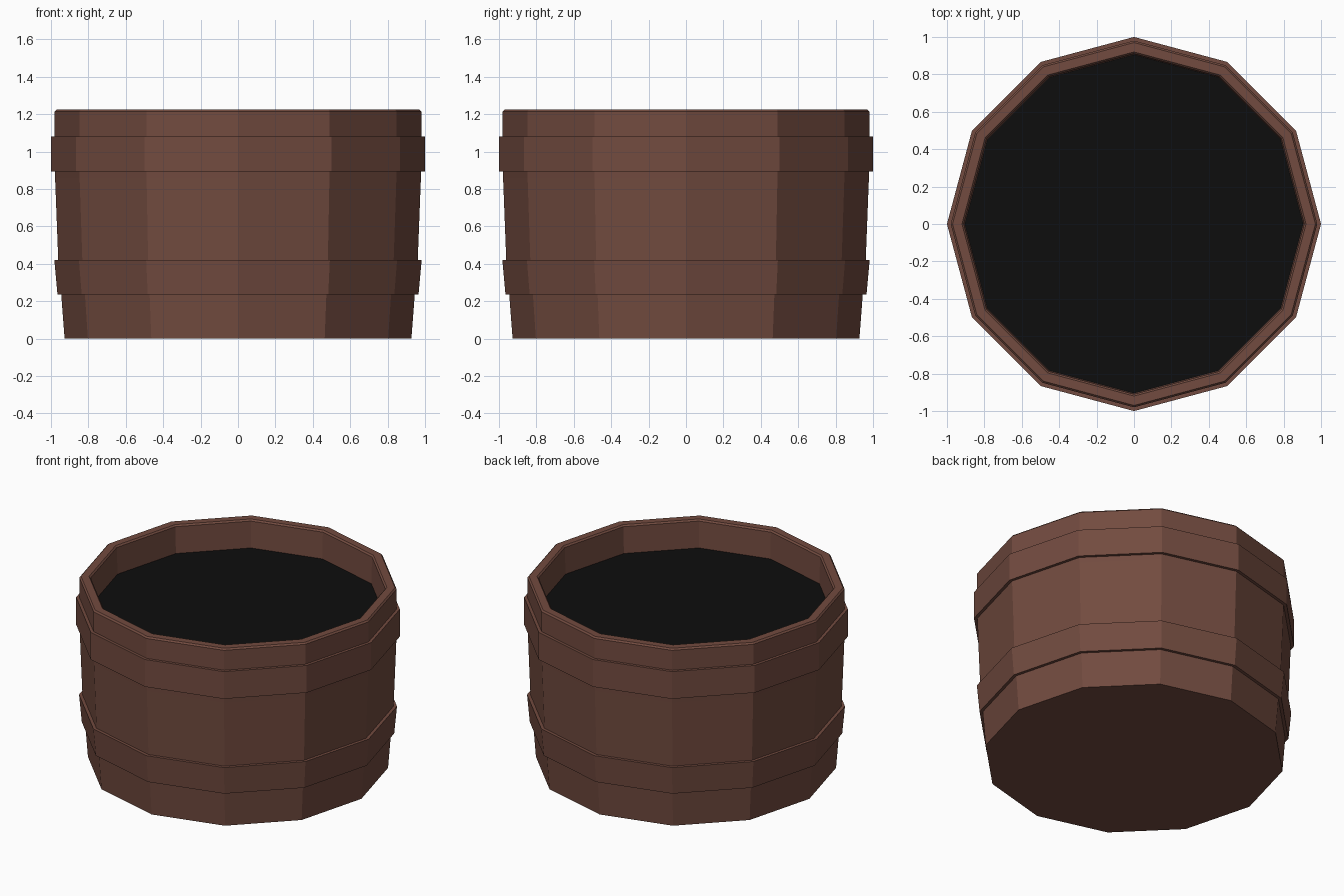
import bpy, bmesh, math

if "Cube" in bpy.data.objects:
    bpy.data.objects.remove(bpy.data.objects["Cube"])

SIDES = 12


def material(name, rgb):
    m = bpy.data.materials.new(name)
    m.diffuse_color = (*rgb, 1.0)
    m.use_nodes = True
    m.node_tree.nodes["Principled BSDF"].inputs["Base Color"].default_value = m.diffuse_color
    return m


wood = material("brown wood", (0.168, 0.070, 0.050))
dark = material("black liquid", (0.004, 0.004, 0.004))


def lathe(name, profile, mat, closed=False, cap_start=False):
    """Spin a (radius, z) profile round the z axis with flat facets."""
    bm = bmesh.new()
    rings = []
    for r, z in profile:
        rings.append([bm.verts.new((r * math.cos(2 * math.pi * i / SIDES),
                                    r * math.sin(2 * math.pi * i / SIDES), z))
                      for i in range(SIDES)])
    pairs = list(zip(rings, rings[1:]))
    if closed:
        pairs.append((rings[-1], rings[0]))
    for a, b in pairs:
        for i in range(SIDES):
            j = (i + 1) % SIDES
            bm.faces.new((a[i], a[j], b[j], b[i]))
    if cap_start:
        bm.faces.new(rings[0][::-1])
    mesh = bpy.data.meshes.new(name)
    bm.to_mesh(mesh)
    bm.free()
    mesh.materials.append(mat)
    ob = bpy.data.objects.new(name, mesh)
    bpy.context.collection.objects.link(ob)
    return ob


# Tub: bulging outside wall, chamfered rim, inside wall down to the liquid
lathe("tub", [(0.927, 0.0), (0.945, 0.235), (0.961, 0.42), (0.978, 0.86),
              (0.98, 0.90), (0.98, 1.215), (0.97, 1.225), (0.92, 1.225),
              (0.91, 1.215), (0.905, 1.03)], wood, cap_start=True)

# Two raised hoops
lathe("lower_hoop", [(0.94, 0.235), (0.965, 0.235), (0.982, 0.42),
                     (0.955, 0.42)], wood, closed=True)
lathe("upper_hoop", [(0.97, 0.895), (1.0, 0.895), (1.0, 1.08),
                     (0.97, 1.08)], wood, closed=True)

# Liquid surface, facing up
liquid = lathe("liquid", [(0.906, 1.035)], dark, cap_start=True)
liquid.data.flip_normals()
